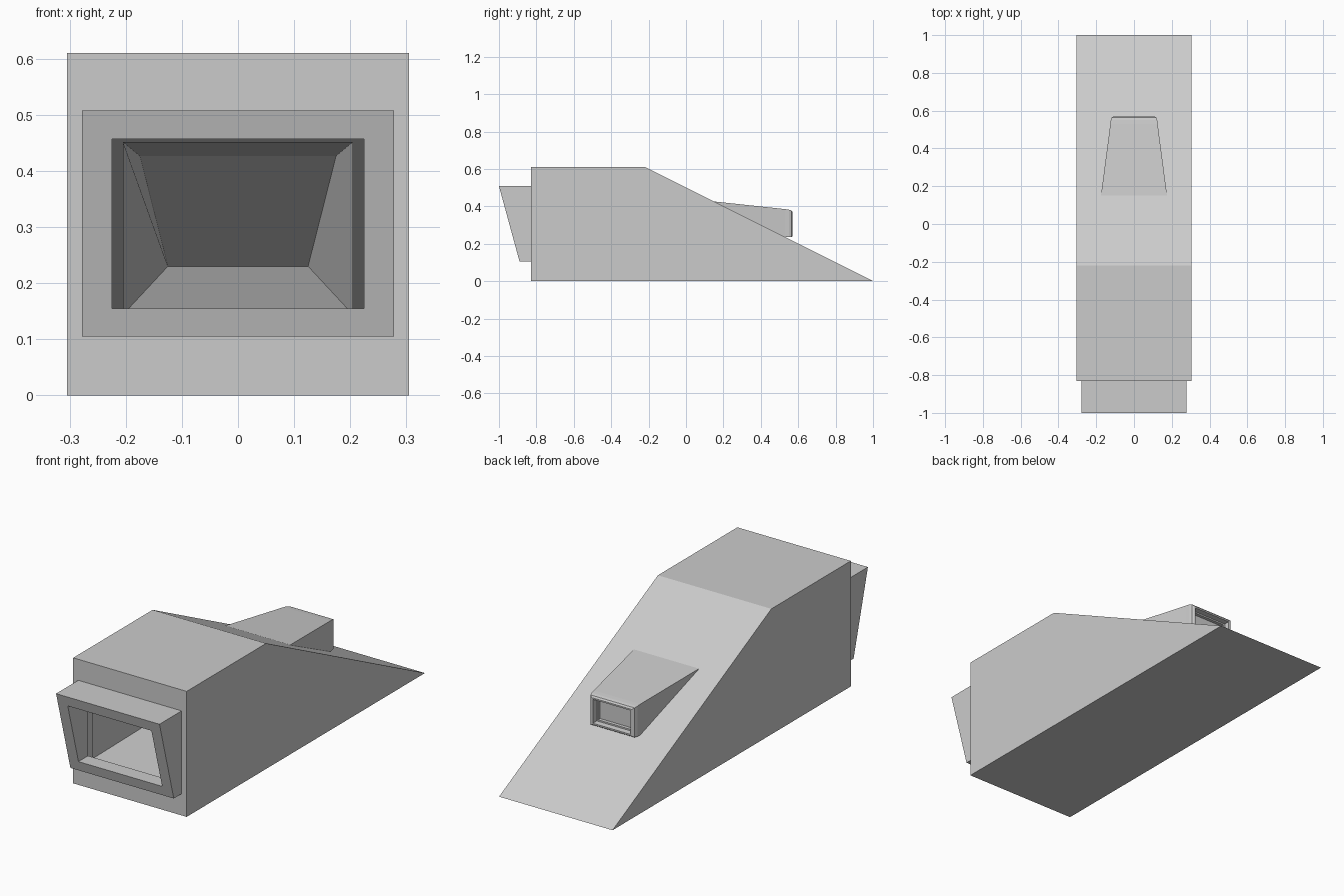
import bpy, bmesh

cube = bpy.data.objects.get("Cube")
if cube:
    bpy.data.objects.remove(cube)

grey = bpy.data.materials.new("plain grey")
grey.use_nodes = True
grey.diffuse_color = (0.6, 0.6, 0.6, 1)
grey.node_tree.nodes["Principled BSDF"].inputs["Base Color"].default_value = (0.6, 0.6, 0.6, 1)

FRONT, HALF, TOP, TAIL = -0.83, 0.305, 0.61, 1.0


def slope_y(z):
    """Depth of the rear ramp at a given height."""
    return TAIL - 2 * z


def face_y(z):
    """Depth of the slanted intake mouth at a given height."""
    return -0.89 - 0.273 * (z - 0.105)


def loop(bm, bottom_half, top_half, low, high, depth):
    """Four corners, counter-clockwise from the front; depth is a function of height."""
    corners = [(-bottom_half, low), (bottom_half, low), (top_half, high), (-top_half, high)]
    return [bm.verts.new((x, depth(z), z)) for x, z in corners]


def bridge(bm, a, b):
    for i in range(4):
        j = (i + 1) % 4
        bm.faces.new((a[i], a[j], b[j], b[i]))


def finish(bm, name):
    mesh = bpy.data.meshes.new(name)
    bm.to_mesh(mesh)
    bm.free()
    mesh.materials.append(grey)
    obj = bpy.data.objects.new(name, mesh)
    bpy.context.collection.objects.link(obj)
    return obj


def at_front(z):
    return FRONT


# Hollow wedge body: side profile swept across, front wall left open around the intake
bm = bmesh.new()
profile = [(FRONT, 0), (TAIL, 0), (slope_y(TOP), TOP), (FRONT, TOP)]
left = [bm.verts.new((HALF, y, z)) for y, z in profile]
right = [bm.verts.new((-HALF, y, z)) for y, z in profile]
bm.faces.new(left)
bm.faces.new(right[::-1])
for i in range(3):
    bm.faces.new((right[i], right[i + 1], left[i + 1], left[i]))
hole = loop(bm, 0.225, 0.225, 0.155, 0.457, at_front)
bridge(bm, [right[0], left[0], left[3], right[3]], hole)
bmesh.ops.recalc_face_normals(bm, faces=bm.faces)
finish(bm, "wedge_body")

# Intake hood: slanted frame with a straight opening through it
bm = bmesh.new()
outer_back = loop(bm, 0.278, 0.278, 0.105, 0.508, at_front)
outer = loop(bm, 0.278, 0.278, 0.105, 0.508, face_y)
inner = loop(bm, 0.225, 0.225, 0.155, 0.457, face_y)
inner_back = loop(bm, 0.225, 0.225, 0.155, 0.457, at_front)
for a, b in ((outer_back, outer), (outer, inner), (inner, inner_back)):
    bridge(bm, a, b)
finish(bm, "intake_hood")

# Tapering duct from the intake to the ramp
bm = bmesh.new()
mouth = loop(bm, 0.205, 0.205, 0.144, 0.452, at_front)
throat = loop(bm, 0.125, 0.175, 0.23, 0.427, slope_y)
bridge(bm, mouth, throat)
finish(bm, "inner_duct")

# Outlet nozzle: tapered housing rising out of the ramp, softened at its rear edges
bm = bmesh.new()
sections = [  # half width, y, top, bottom
    (0.175, 0.15, 0.426, 0.425),
    (0.125, 0.53, 0.385, 0.235),
    (0.123, 0.55, 0.382, 0.235),
    (0.118, 0.564, 0.378, 0.235),
    (0.108, 0.57, 0.37, 0.24),
]
rings = [[bm.verts.new(p) for p in ((w, y, lo), (-w, y, lo), (-w, y, hi), (w, y, hi))]
         for w, y, hi, lo in sections]
for a, b in zip(rings, rings[1:]):
    for i in range(4):
        if i == 0 and a is rings[0]:
            continue  # open where it meets the ramp
        j = (i + 1) % 4
        bm.faces.new((a[i], a[j], b[j], b[i]))
cap = bm.faces.new(rings[-1])
bmesh.ops.recalc_face_normals(bm, faces=bm.faces)

# Rear outlet: thin rim, recess and a smaller framed panel
bm.normal_update()
bmesh.ops.inset_region(bm, faces=[cap], thickness=0.01)
bmesh.ops.inset_region(bm, faces=[cap], thickness=0.004, depth=-0.025)
bmesh.ops.inset_region(bm, faces=[cap], thickness=0.01)
bmesh.ops.inset_region(bm, faces=[cap], thickness=0.001, depth=-0.015)
finish(bm, "outlet_nozzle")
